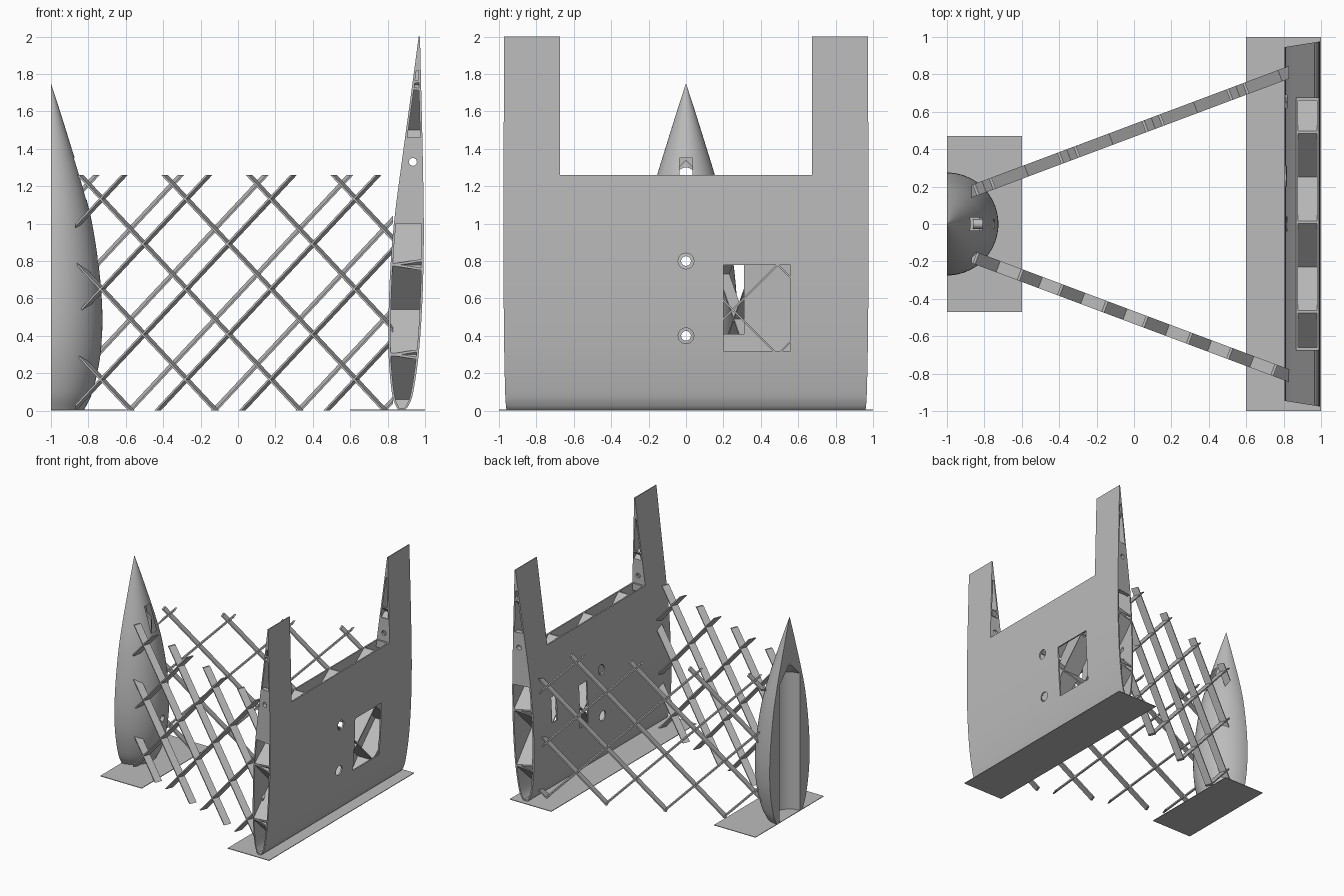
import bpy, bmesh, math
from mathutils import Matrix, Vector

cube = bpy.data.objects.get("Cube")
if cube:
    bpy.data.objects.remove(cube, do_unlink=True)

grey = bpy.data.materials.new("plain grey")
grey.use_nodes = True
grey.diffuse_color = (0.5, 0.5, 0.5, 1)
grey.node_tree.nodes["Principled BSDF"].inputs["Base Color"].default_value = (0.5, 0.5, 0.5, 1)


def make(name, bm):
    bmesh.ops.recalc_face_normals(bm, faces=bm.faces)
    mesh = bpy.data.meshes.new(name)
    bm.to_mesh(mesh)
    bm.free()
    mesh.materials.append(grey)
    obj = bpy.data.objects.new(name, mesh)
    bpy.context.collection.objects.link(obj)
    return obj


def slabs(name, matrices):
    bm = bmesh.new()
    for m in matrices:
        bmesh.ops.create_cube(bm, size=1, matrix=m)
    return make(name, bm)


def span(x, y, z):
    """Matrix of a box given its (low, high) range on each axis."""
    mid = Vector([(a + b) / 2 for a, b in (x, y, z)])
    return Matrix.Translation(mid) @ Matrix.Diagonal([x[1] - x[0], y[1] - y[0], z[1] - z[0], 1])


def rod(axis, spots, radius, depth):
    """Cylinders along one axis, used as drills."""
    bm = bmesh.new()
    for p in spots:
        turn = Matrix.Rotation(math.pi / 2, 4, "Y" if axis == "x" else "X")
        bmesh.ops.create_cone(bm, cap_ends=True, segments=24, radius1=radius, radius2=radius,
                              depth=depth, matrix=Matrix.Translation(p) @ turn)
    return make("drill", bm)


def boolean(obj, cutter, op="DIFFERENCE", keep=False):
    """Apply a boolean and discard the cutter unless it is needed again."""
    mod = obj.modifiers.new("cut", "BOOLEAN")
    mod.operation, mod.object, mod.solver = op, cutter, "EXACT"
    bpy.context.view_layer.update()
    deps = bpy.context.evaluated_depsgraph_get()
    mesh = bpy.data.meshes.new_from_object(obj.evaluated_get(deps))
    obj.modifiers.clear()
    obj.data = mesh
    if not keep:
        bpy.data.objects.remove(cutter, do_unlink=True)


def smooth_points(pts, n=5):
    """Catmull-Rom curve through the points."""
    p = [Vector(q) for q in pts]
    p = [2 * p[0] - p[1]] + p + [2 * p[-1] - p[-2]]
    out = []
    for a, b, c, d in zip(p, p[1:], p[2:], p[3:]):
        for i in range(n):
            t = i / n
            out.append(0.5 * (2 * b + (c - a) * t + (2 * a - 5 * b + 4 * c - d) * t * t
                              + (3 * b - a - 3 * c + d) * t ** 3))
    return out + [p[-2]]


def shade(obj):
    bpy.ops.object.select_all(action="DESELECT")
    obj.select_set(True)
    bpy.context.view_layer.objects.active = obj
    bpy.ops.object.shade_smooth_by_angle(angle=math.radians(30))


# Wing section: height, inner x, outer x
SECTION = smooth_points([(0, .862, .888), (.03, .842, .913), (.1, .822, .937), (.3, .805, .966),
                         (.55, .806, .984), (.8, .817, .992), (1.05, .839, .993),
                         (1.4, .885, .987), (1.7, .926, .980), (2, .966, .973)])
NOTCH = span((.5, 1.2), (-.675, .675), (1.26, 2.2))


def wing_solid(name, inset=0.0, stretch=1.0):
    """Airfoil prism with mitred ends, optionally shrunk to the inside."""
    rows = [r for r in SECTION if not inset or .012 < r[0] < 1.86]
    loop = [(r[1] + inset, r[0]) for r in rows] + [(r[2] - inset, r[0]) for r in reversed(rows)]
    bm = bmesh.new()
    ends = []
    for side in (-1, 1):
        ends.append([bm.verts.new((x, side * stretch * (.945 + .16 * (x - .8)), z)) for x, z in loop])
        bm.faces.new(ends[-1])
    for i in range(len(loop)):
        j = (i + 1) % len(loop)
        bm.faces.new((ends[0][i], ends[0][j], ends[1][j], ends[1][i]))
    return make(name, bm)


wing = wing_solid("wing_skin")
boolean(wing, wing_solid("hollow", .012, 1.1))
boolean(wing, slabs("notch", [NOTCH]))
boolean(wing, slabs("openings", [
    span((.9, 1.2), (.2, .56), (.32, .78)),      # outer hatch
    span((.7, .87), (.2, .31), (.41, .78)),      # inner slots
    span((.7, .87), (.62, .69), (.6, .82))]))
bolts = [(.9, 0, .4), (.9, 0, .8)]
boolean(wing, rod("x", bolts, .042, .5))
shade(wing)

# Crossed diagonal ribs inside the wing
core = wing_solid("core", .006)
boolean(core, slabs("notch", [NOTCH]))
for name, lean, start in (("rising_ribs", 1, -1.25), ("falling_ribs", -1, 1.27)):
    mats = []
    for k in range(-6, 7):
        y = start + .48 * k + lean
        mats.append(Matrix.Translation((.9, y, 1)) @ Matrix.Rotation(lean * math.pi / 4, 4, "X")
                    @ Matrix.Diagonal((.5, 6, .009, 1)))
    ribs = slabs(name, mats)
    boolean(ribs, core, "INTERSECT", keep=True)
    boolean(ribs, rod("x", bolts, .042, .5))
    boolean(ribs, rod("y", [(.935, 0, 1.33)], .021, 3))

# Hinge plates closing the tower ends
mats = []
for s in (-1, 1):
    mats.append(span((.5, 1.2), sorted((s * .925, s * 1.1)), (1.0, 1.46)))
    mats.append(span((.5, 1.2), sorted((s * .66, s * .695)), (1.2, 1.46)))
plates = slabs("hinge_plates", mats)
boolean(plates, core, "INTERSECT")
boolean(plates, rod("y", [(.935, 0, 1.33)], .021, 3))


# Half nose body
def lathe(name, profile):
    bm = bmesh.new()
    verts = [bm.verts.new((-1, -r, z)) for r, z in profile]
    edges = [bm.edges.new(pair) for pair in zip(verts, verts[1:])]
    bmesh.ops.spin(bm, geom=verts + edges, cent=(-1, 0, 0), axis=(0, 0, 1),
                   angle=2 * math.pi, steps=72)
    bmesh.ops.remove_doubles(bm, verts=bm.verts, dist=1e-4)
    return make(name, bm)


outline = smooth_points([(.175, 0), (.222, .1), (.262, .28), (.275, .46), (.268, .65), (.245, .85),
                         (.21, 1.05), (.157, 1.25), (.105, 1.42), (.052, 1.59), (0, 1.75)])
nose = lathe("nose_half", [(0, 0)] + [tuple(p) for p in outline])
boolean(nose, slabs("half", [span((-1, 0), (-1, 1), (-1, 3))]), "INTERSECT")
boolean(nose, lathe("bore", [(0, -.1), (.14, -.1), (.14, 1.2), (0, 1.34)]))
boolean(nose, slabs("slot", [span((-.96, -.6), (-.035, .035), (1.13, 1.35))]))
boolean(nose, rod("x", [(-.8, 0, .4), (-.8, 0, .8)], .026, .5))
shade(nose)

# Lattice supports between nose and wing
TAN, TOP = .375, 1.26
for side, word, rising in ((1, "back", .147), (-1, "front", .297)):
    run = Vector((1, side * TAN, 0)).normalized()
    across = Vector((-run.y, run.x, 0))
    for lean, start, kind in ((1, rising, "rising"), (-1, .059, "falling")):
        along = (run * lean + Vector((0, 0, 1))).normalized()
        normal = along.cross(across)
        mats = []
        for k in range(-6, 7):
            x = start + .452 * k
            axes = Matrix((along, across, normal)).transposed().to_4x4()
            mats.append(Matrix.Translation((x, side * (.5 + TAN * x), TOP)) @ axes
                        @ Matrix.Diagonal((6, .064, .01, 1)))
        strips = slabs(f"{word}_{kind}_strips", mats)
        boolean(strips, slabs("limits", [span((-.87, .83), (-2, 2), (0, TOP))]), "INTERSECT")

# Thin base sheets
slabs("wing_base", [span((.6, 1), (-1, 1), (0, .005))])
slabs("nose_base", [span((-1, -.6), (-.47, .47), (0, .005))])
